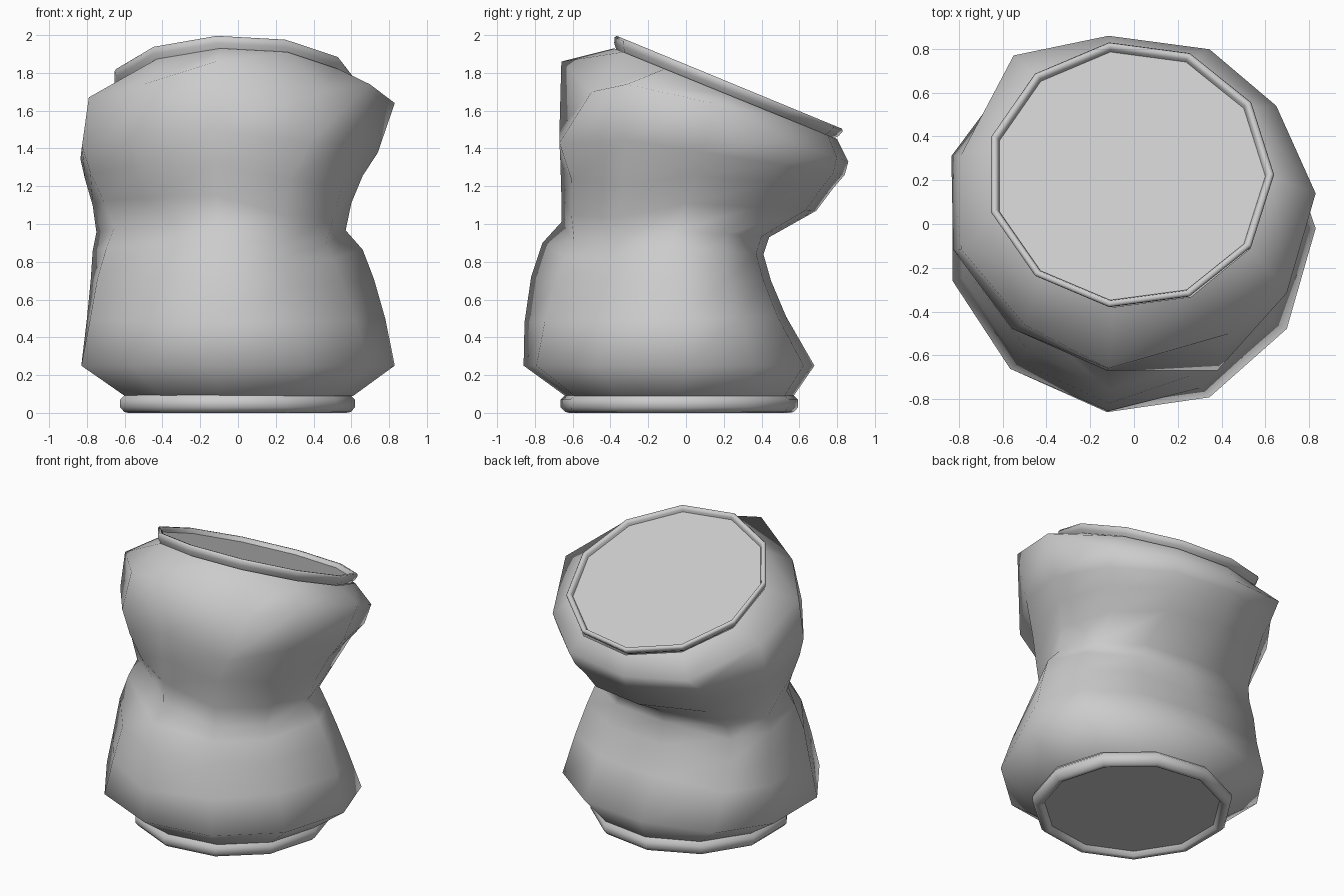
import bpy, bmesh, math
from mathutils import Matrix, Vector

if "Cube" in bpy.data.objects:
    bpy.data.objects.remove(bpy.data.objects["Cube"])

N = 11
ANGLES = [2 * math.pi * i / N for i in range(N)]


def skin(name, rings, cap_start=False, cap_end=False, angle=60):
    """Join rings of N points into one smooth-shaded object."""
    bm = bmesh.new()
    vs = [[bm.verts.new(p) for p in ring] for ring in rings]
    for a, b in zip(vs, vs[1:]):
        for i in range(N):
            j = (i + 1) % N
            bm.faces.new((a[i], a[j], b[j], b[i]))
    if cap_start:
        bm.faces.new(vs[0][::-1])
    if cap_end:
        bm.faces.new(vs[-1])
    mesh = bpy.data.meshes.new(name)
    bm.to_mesh(mesh)
    bm.free()
    ob = bpy.data.objects.new(name, mesh)
    bpy.context.collection.objects.link(ob)
    bpy.context.view_layer.objects.active = ob
    ob.select_set(True)
    bpy.ops.object.shade_smooth_by_angle(angle=math.radians(angle))
    ob.select_set(False)
    return ob


def lathe(profile, matrix):
    return [[matrix @ Vector((r * math.cos(a), r * math.sin(a), z))
             for a in ANGLES] for r, z in profile]


# Crushed body: left, right, front y, back y, widest y, front z, back z
sections = [
    (.60, .61, -.64, .57, -.03, .09, .09),
    (.83, .83, -.86, .68, -.02, .25, .25),
    (.80, .78, -.855, .53, -.02, .48, .51),
    (.78, .72, -.82, .45, -.04, .72, .70),
    (.77, .66, -.76, .41, -.06, .90, .84),
    (.75, .57, -.66, .44, -.06, 1.01, .93),
    (.77, .60, -.66, .69, .00, 1.15, 1.07),
    (.81, .66, -.665, .78, .06, 1.32, 1.19),
    (.835, .74, -.67, .84, .10, 1.50, 1.26),
    (.79, .83, -.66, .86, .10, 1.86, 1.33),
    (.63, .63, -.38, .80, .21, 1.93, 1.45),
]
# Strength per section: pinch at front left, bulge at back left,
# pinch and downward sag at front right
pinch = [0, 0, .04, .09, .19, .25, .15, .07, .02, 0, 0]
bulge = [0, .5, .9, 1.2, 1.2, 1.1, .3, 0, 0, 0, 0]
tuck = [0, 0, .05, .09, .09, .03, 0, 0, 0, 0, 0]
sag = [0, 0, 0, .03, .07, .10, .10, .08, 0, 0, 0]
rings = []
for k, (xl, xr, yf, yb, cy, zf, zb) in enumerate(sections):
    p, b = pinch[k], bulge[k]
    ring = []
    for i, a in enumerate(ANGLES):
        c, s = math.cos(a), math.sin(a)
        x = c * (xr if c > 0 else xl / .96)
        y = cy + s * ((yb - cy) if s > 0 else (cy - yf)) / .99
        t = (y - yf) / (yb - yf)
        z = zf + (zb - zf) * t
        if i == 7:
            x, y = x * (1 - p), y * (1 - p)
        elif i == 6:
            x, y = x * (1 - p / 2), y * (1 - p)
        elif i == 4:
            x, y = x - .08 * b, y + .08 * b
        elif i == 5:
            y += .08 * b
        elif i in (9, 10):
            x, y, z = x * (1 - tuck[k]), y * (1 - tuck[k]), z - sag[k]
        ring.append(Vector((x, y, z)))
    rings.append(ring)
# Local dents around the upper front right and the raised right corner
rings[8][9] = Vector((.38, -.67, 1.43))
rings[9][9] = Vector((.44, -.50, 1.70))
rings[9][7] = Vector((-.50, -.46, 1.74))
rings[9][0] = Vector((.83, .14, 1.64))
rings[9][1] = Vector((.65, .54, 1.44))
rings[9][4] = Vector((-.55, .77, 1.38))
skin("crushed_body", rings, angle=180)

# Tilted lid with raised rim
lid_place = Matrix.Translation((-.02, .23, 1.75)) @ Matrix.Rotation(math.radians(-22.4), 4, 'X')
lid_profile = [(.625, -.07), (.65, -.04), (.66, -.012), (.652, 0), (.635, 0),
               (.625, -.015), (.62, -.03)]
skin("lid", lathe(lid_profile, lid_place), cap_end=True)

# Base foot with recessed underside
base_profile = [(.56, .035), (.575, .008), (.59, 0), (.612, .005), (.635, .03),
                (.635, .07), (.605, .10)]
skin("base", lathe(base_profile, Matrix.Translation((-.015, -.035, 0))), cap_start=True)
